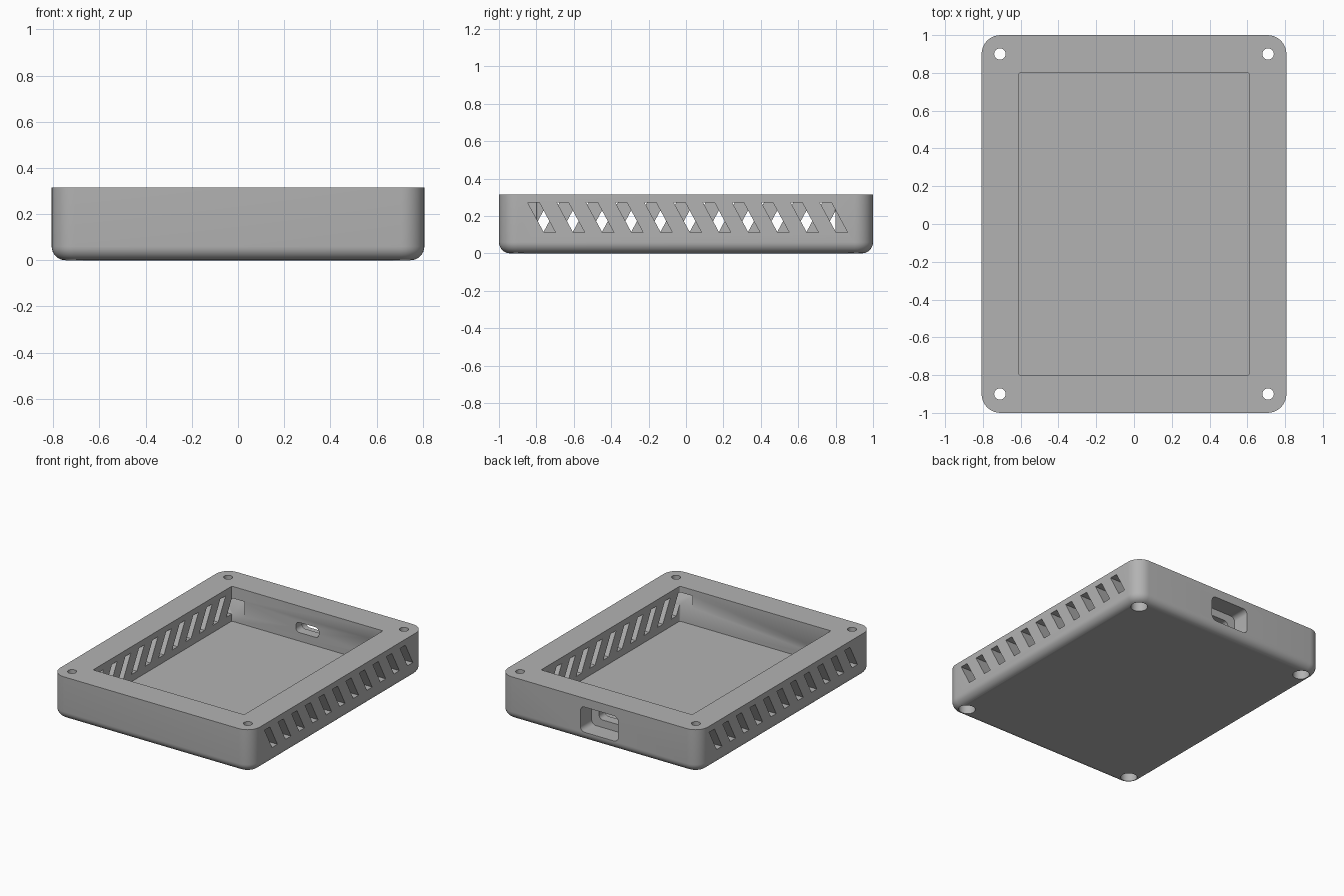
import bpy, bmesh
from math import sin, cos, pi
from mathutils import Matrix, Vector

cube = bpy.data.objects.get("Cube")
if cube:
    bpy.data.objects.remove(cube, do_unlink=True)

W, L, H = 0.807, 1.0, 0.315       # half width, half length, height
CAV_X, CAV_Y, FLOOR = 0.61, 0.80, 0.06
FILLET, CORNER = 0.06, 0.1

grey = bpy.data.materials.new("plain_grey")
grey.use_nodes = True
colour = (0.45, 0.45, 0.45, 1)
grey.diffuse_color = colour
grey.node_tree.nodes["Principled BSDF"].inputs["Base Color"].default_value = colour


def rounded(hx, hy, r, seg=8):
    """Counter-clockwise rounded rectangle."""
    pts = []
    for k, (sx, sy) in enumerate([(1, 1), (-1, 1), (-1, -1), (1, -1)]):
        for i in range(seg + 1):
            a = (k + i / seg) * pi / 2
            pts.append((sx * (hx - r) + r * cos(a), sy * (hy - r) + r * sin(a)))
    return pts


def circle(x, y, r, seg=32):
    return [(x + r * cos(2 * pi * i / seg), y + r * sin(2 * pi * i / seg)) for i in range(seg)]


def loft(bm, rings):
    """Closed solid through a stack of equal rings."""
    loops = [[bm.verts.new(p) for p in ring] for ring in rings]
    for a, b in zip(loops, loops[1:]):
        for i in range(len(a)):
            j = (i + 1) % len(a)
            bm.faces.new((a[i], a[j], b[j], b[i]))
    bm.faces.new(loops[0][::-1])
    bm.faces.new(loops[-1])


def prism(bm, pts, lo, hi, place=lambda u, v, w: (u, v, w)):
    loft(bm, [[place(u, v, w) for u, v in pts] for w in (lo, hi)])


def finish(bm, name):
    bmesh.ops.recalc_face_normals(bm, faces=bm.faces)
    mesh = bpy.data.meshes.new(name)
    bm.to_mesh(mesh)
    bm.free()
    mesh.materials.append(grey)
    obj = bpy.data.objects.new(name, mesh)
    bpy.context.collection.objects.link(obj)
    return obj


# Tray body with a filleted bottom edge
bm = bmesh.new()
rings = []
for i in range(9):
    a = i / 8 * pi / 2
    inset = FILLET * (1 - sin(a))
    z = FILLET * (1 - cos(a))
    rings.append([(x, y, z) for x, y in rounded(W - inset, L - inset, CORNER - inset)])
rings.append([(x, y, H) for x, y in rounded(W, L, CORNER)])
loft(bm, rings)
tray = finish(bm, "tray_body")

cutters = []

# Main cavity
bm = bmesh.new()
prism(bm, rounded(CAV_X, CAV_Y, 0.008, 3), FLOOR, H + 0.1)
cutters.append(finish(bm, "cavity_cutter"))

# Screw holes and their wider counterbores underneath
for name, r, lo, hi in (("screw_hole_cutter", 0.03, -0.1, H + 0.1),
                        ("counterbore_cutter", 0.056, -0.1, 0.1)):
    bm = bmesh.new()
    for sx in (-1, 1):
        for sy in (-1, 1):
            prism(bm, circle(sx * 0.71, sy * 0.9, r), lo, hi)
    cutters.append(finish(bm, name))

# Slanted vents, leaning opposite ways on the two long walls
for side, start, lean in ((1, -0.772, -1), (-1, -0.751, 1)):
    bm = bmesh.new()
    for i in range(11):
        y = start + i * 0.1562
        s = 0.043 * lean
        pts = [(y - s - 0.031, 0.112), (y - s + 0.031, 0.112),
               (y + s + 0.031, 0.271), (y + s - 0.031, 0.271)]
        prism(bm, pts, side * 0.508, side * (W + 0.1), lambda u, v, w: (w, u, v))
    cutters.append(finish(bm, "vent_cutter"))

# Port in the back wall: outer recess and small through slot
for name, hx, hz, r, lo, hi in (("port_recess_cutter", 0.153, 0.092, 0.035, 0.87, L + 0.1),
                                ("port_slot_cutter", 0.093, 0.037, 0.03, 0.75, 0.9)):
    bm = bmesh.new()
    prism(bm, rounded(hx, hz, r), lo, hi, lambda u, v, w: (u, w, v + 0.159))
    cutters.append(finish(bm, name))

# Carve everything out, then remove the cutters
bpy.ops.object.select_all(action='DESELECT')
bpy.context.view_layer.objects.active = tray
tray.select_set(True)
for c in cutters:
    c.hide_render = True
    mod = tray.modifiers.new(c.name, 'BOOLEAN')
    mod.operation = 'DIFFERENCE'
    mod.solver = 'EXACT'
    mod.object = c
    bpy.ops.object.modifier_apply(modifier=mod.name)
for c in cutters:
    bpy.data.objects.remove(c, do_unlink=True)

bpy.ops.object.shade_smooth_by_angle(angle=pi / 6)
